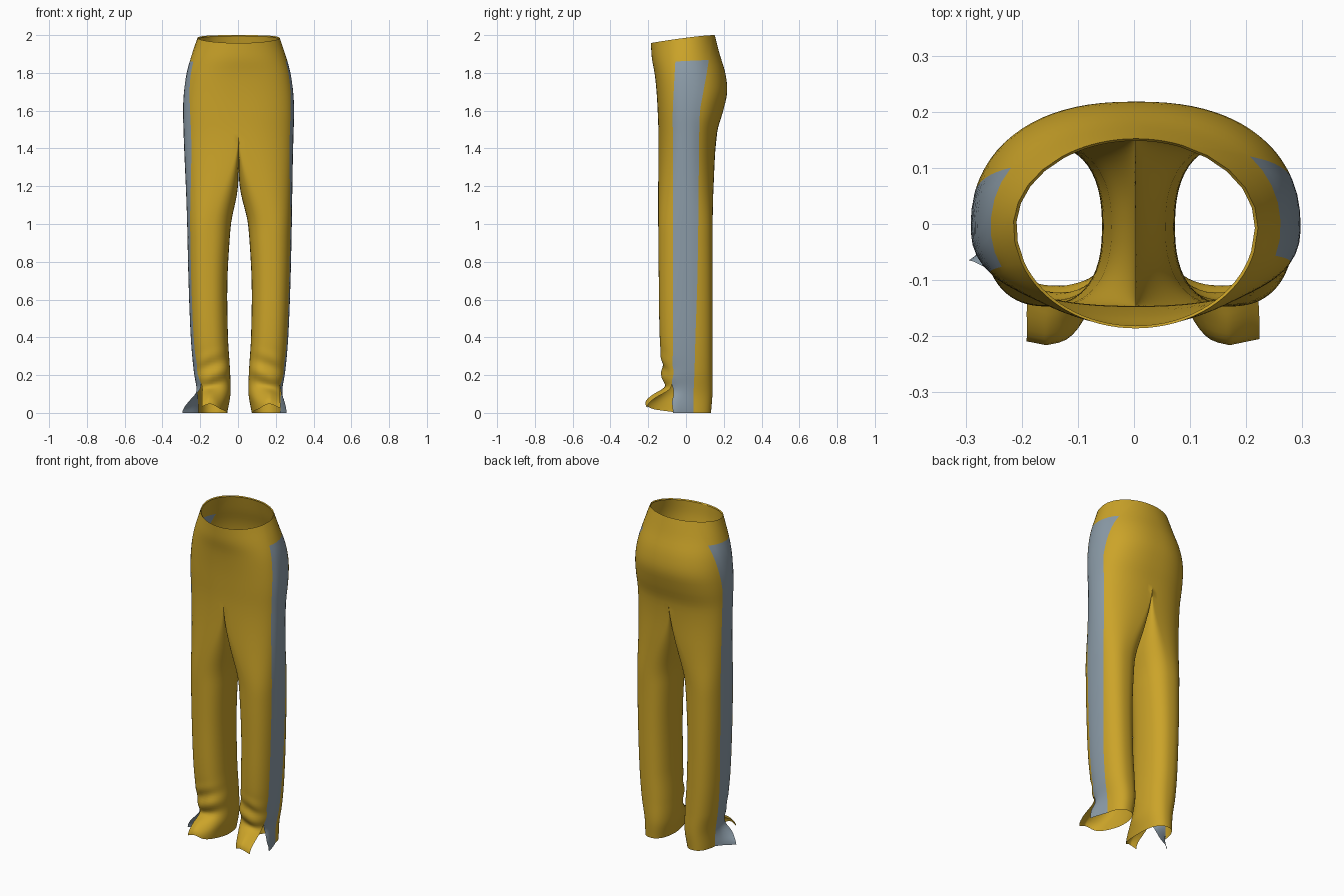
import bpy, bmesh, math

if "Cube" in bpy.data.objects:
    bpy.data.objects.remove(bpy.data.objects["Cube"])

# z, half width, inner leg x, front y, back y, stripe front y, stripe back y, roundness
PROFILE = [
    (2.00, .218, .00, -.186, .152, -.05, .14, 2.0),
    (1.90, .250, .00, -.180, .178, -.055, .125, 2.1),
    (1.80, .275, .00, -.166, .208, -.06, .11, 2.25),
    (1.70, .289, .00, -.156, .218, -.065, .092, 2.35),
    (1.60, .294, .00, -.150, .197, -.07, .075, 2.4),
    (1.48, .291, .00, -.146, .164, -.07, .07, 2.4),
    (1.20, .282, .025, -.147, .146, -.07, .067, 2.4),
    (1.00, .277, .046, -.147, .141, -.07, .065, 2.4),
    (.70, .270, .064, -.144, .140, -.07, .06, 2.4),
    (.40, .258, .061, -.139, .140, -.07, .05, 2.4),
    (.22, .242, .050, -.125, .140, -.07, .045, 2.4),
    (.10, .222, .048, -.110, .140, -.07, .04, 2.3),
    (.00, .218, .065, -.105, .132, -.07, .04, 2.3),
]
CROTCH = 1.48
NS, NB, NI, NF = 6, 16, 24, 16          # columns: stripe, back, inside, front


def smooth(t):
    t = max(0.0, min(1.0, t))
    return t * t * (3 - 2 * t)


def sample(z):
    """Smooth interpolation of the profile at height z."""
    P = PROFILE
    i = 0
    while i < len(P) - 2 and z < P[i + 1][0]:
        i += 1
    a, b = P[i], P[i + 1]
    p, q = P[max(i - 1, 0)], P[min(i + 2, len(P) - 1)]
    h = b[0] - a[0]
    t = (z - a[0]) / h
    out = []
    for k in range(1, 8):
        m0 = (b[k] - p[k]) / (b[0] - p[0]) * h
        m1 = (q[k] - a[k]) / (q[0] - a[0]) * h
        out.append((2*t**3 - 3*t*t + 1) * a[k] + (t**3 - 2*t*t + t) * m0
                   + (3*t*t - 2*t**3) * b[k] + (t**3 - t*t) * m1)
    return out


def spow(v, e):
    return math.copysign(abs(v) ** e, v)


def spans(a, b, n):
    return [a + (b - a) * i / n for i in range(n)]


def ring(z, side):
    """One cross-section of a trouser half, from the slit around and back to it."""
    w, xi, yf, yb, s1, s2, n = sample(z)
    cy = -.005                           # widest line; front and back depths differ
    if side < 0:
        s1, s2 = s1 - .02, s2 - .02
    t1 = math.asin(spow((s1 - cy) / (cy - yf), n / 2))
    t2 = math.asin(spow((s2 - cy) / (yb - cy), n / 2))
    pi = math.pi
    ts = (spans(t1, t2, NS) + spans(t2, pi/2, NB) + spans(pi/2, 1.5*pi, NI)
          + spans(1.5*pi, 2*pi + t1, NF) + [2*pi + t1])
    s = smooth((CROTCH - z) / .52) if z < CROTCH else 0.0
    pts = []
    for i, t in enumerate(ts):
        c, sn = math.cos(t), math.sin(t)
        inner = NS + NB < i < NS + NB + NI
        if abs(c) < 1e-6:
            c = 0.0
        e = 2 / n
        y = cy + (yb - cy if sn > 0 else cy - yf) * spow(sn, e)
        hip = 0.0 if inner else w * spow(c, e)
        leg = (w + xi) / 2 + (w - xi) / 2 * spow(c, e)
        x = hip + (leg - hip) * s
        zz = z
        if inner:                        # sagging crotch curve
            zz -= .13 * (-c) * (1 - s)
        # waist dips at the front
        zz -= .042 * ((1 - sn) / 2) ** 1.5 * smooth((z - 1.75) / .25)
        # slanting folds in the front cloth above the hem
        crease = smooth((.36 - z) / .15) * smooth(z / .08) * max(0, -sn)
        y -= .009 * crease * math.sin(z * 52 + x * 26)
        x += .004 * crease * math.sin(z * 45 + t * 2)
        # front flap of the slit kicks forward
        k = smooth((.16 - z) / .16)
        if i >= NS + NB + NI:
            f = k
        elif i > NS + NB + NI // 2:
            f = k * smooth((i - NS - NB - NI / 2) / (NI / 2))
        else:
            f = 0
        y += (-.216 + .015 * abs(x - .16) / .06 - y) * f
        if i >= NS + NB + NI:            # flap spreads towards its free corner
            x += .012 * f * (i - NS - NB - NI) / NF
        zz += f * (.037 + .010 * math.sin(x * 50))
        # stripe flap of the slit turns outward
        if i <= NS:
            x += k * (.115 if side < 0 else .045) * (1 - i / NS)
            y += k * (.025 if side < 0 else 0) * (1 - i / NS)
        pts.append((side * x + .003 + .005 * s, y, zz))
    return pts


heights = ([2 - .13 * i / 5 for i in range(5)]
           + spans(1.87, CROTCH, 14) + spans(CROTCH, .4, 30) + spans(.4, 0, 28) + [0.0])
CROTCH_ROW, STRIPE_ROW = 19, 5


def build(name, mat, sides, wanted):
    bm = bmesh.new()
    for side in sides:
        rows = [ring(z, side) for z in heights]
        # turned-in waist edge
        lip = [(x * .975, y * .975, z - .006) for x, y, z in rows[0]]
        grid = [[bm.verts.new(p) for p in r] for r in [lip] + rows]
        for r in range(len(grid) - 1):
            for c in range(len(grid[0]) - 1):
                inside = NS + NB <= c < NS + NB + NI
                stripe = c < NS and r - 1 >= STRIPE_ROW
                if (inside and r - 1 < CROTCH_ROW) or stripe != wanted:
                    continue
                q = [grid[r][c], grid[r + 1][c], grid[r + 1][c + 1], grid[r][c + 1]]
                bm.faces.new(q if side > 0 else q[::-1])
    bmesh.ops.delete(bm, geom=[v for v in bm.verts if not v.link_faces], context='VERTS')
    bmesh.ops.remove_doubles(bm, verts=bm.verts, dist=.0004)
    # face outward, judged by the outermost face above the hem
    bmesh.ops.recalc_face_normals(bm, faces=bm.faces)
    f = max(bm.faces, key=lambda f: abs(f.calc_center_median().x) if f.calc_center_median().z > .5 else 0)
    if f.normal.x * f.calc_center_median().x < 0:
        bmesh.ops.reverse_faces(bm, faces=bm.faces)
    me = bpy.data.meshes.new(name)
    bm.to_mesh(me)
    bm.free()
    me.materials.append(mat)
    ob = bpy.data.objects.new(name, me)
    bpy.context.collection.objects.link(ob)
    bpy.ops.object.select_all(action='DESELECT')
    ob.select_set(True)
    bpy.context.view_layer.objects.active = ob
    bpy.ops.object.shade_smooth_by_angle(angle=math.radians(75))


def material(name, color):
    m = bpy.data.materials.new(name)
    m.diffuse_color = color
    m.use_nodes = True
    m.node_tree.nodes["Principled BSDF"].inputs["Base Color"].default_value = m.diffuse_color
    return m


gold = material("gold_cloth", (.60, .37, .022, 1))
grey = material("grey_cloth", (.26, .33, .39, 1))

# trouser body with both legs, then the two side stripes
build("trousers", gold, (1, -1), False)
build("right_side_stripe", grey, (1,), True)
build("left_side_stripe", grey, (-1,), True)
